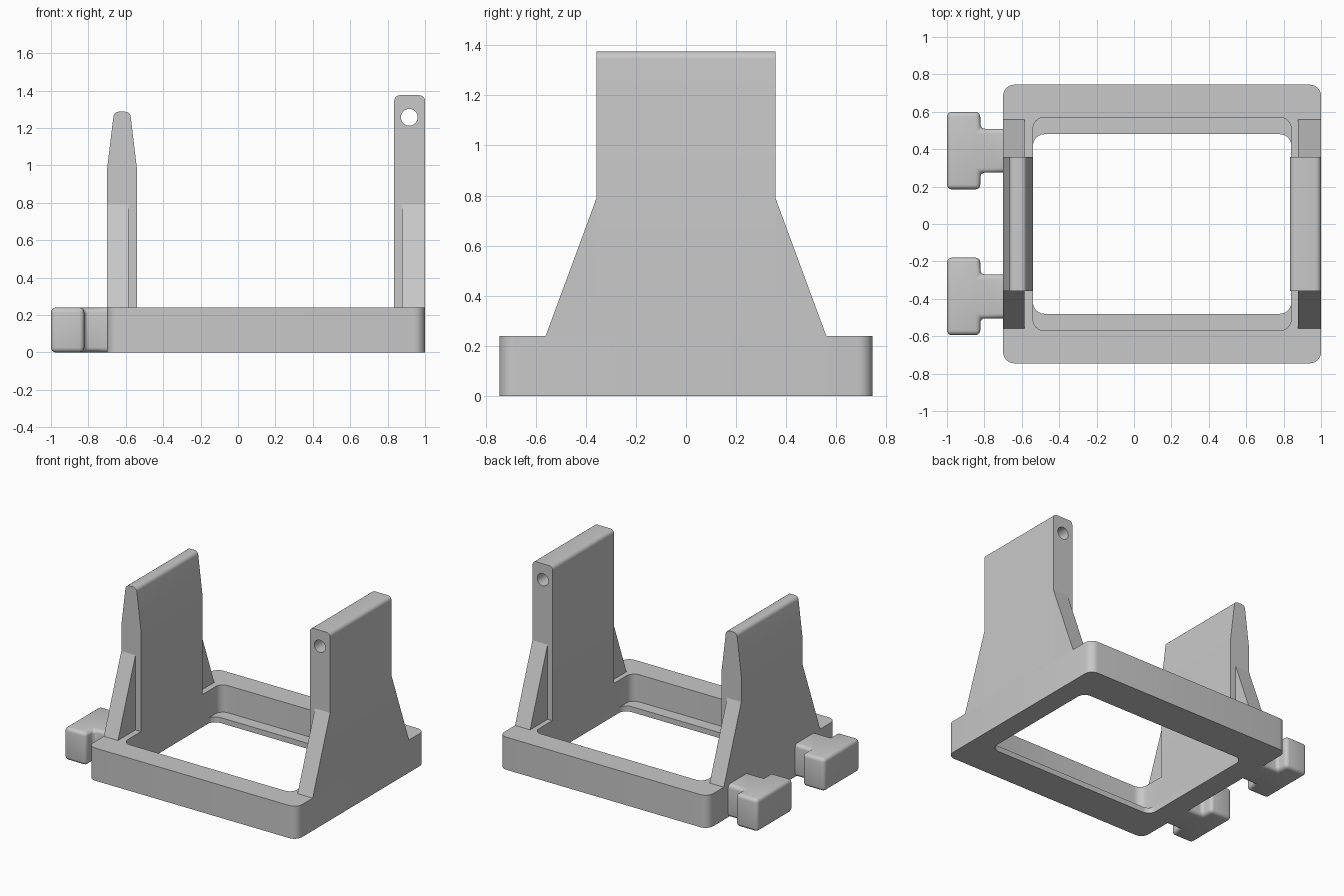
import bpy, bmesh, math
from mathutils import Vector

cube = bpy.data.objects.get("Cube")
if cube:
    bpy.data.objects.remove(cube, do_unlink=True)

grey = bpy.data.materials.new("plain grey")
grey.use_nodes = True
COLOUR = (0.58, 0.58, 0.58, 1)
grey.diffuse_color = COLOUR
grey.node_tree.nodes["Principled BSDF"].inputs["Base Color"].default_value = COLOUR

BASE_H = 0.24


def rounded(corners, steps=6):
    """Outline from (u, v, radius) corners, with each corner turned into an arc."""
    out = []
    for i, (u, v, r) in enumerate(corners):
        p = Vector((u, v))
        if r == 0:
            out.append(p)
            continue
        a = (Vector(corners[i - 1][:2]) - p).normalized()
        b = (Vector(corners[(i + 1) % len(corners)][:2]) - p).normalized()
        half = a.angle(b) / 2
        centre = p + (a + b).normalized() * r / math.sin(half)
        start = (p + a * r / math.tan(half) - centre).normalized()
        end = (p + b * r / math.tan(half) - centre).normalized()
        out += [centre + start.slerp(end, k / steps) * r for k in range(steps + 1)]
    return out


def rect(u0, u1, v0, v1, r):
    return rounded([(u0, v0, r), (u1, v0, r), (u1, v1, r), (u0, v1, r)])


def prism(name, outline, axis, lo, hi, edge=0):
    """Extrude an outline along an axis; optionally round all edges but the +x end."""
    place = {"x": lambda p, d: (d, p[0], p[1]),
             "y": lambda p, d: (p[0], d, p[1]),
             "z": lambda p, d: (p[0], p[1], d)}[axis]
    bm = bmesh.new()
    low = [bm.verts.new(place(p, lo)) for p in outline]
    high = [bm.verts.new(place(p, hi)) for p in outline]
    bm.faces.new(low)
    bm.faces.new(high)
    n = len(low)
    for i in range(n):
        j = (i + 1) % n
        bm.faces.new((low[i], low[j], high[j], high[i]))
    bmesh.ops.recalc_face_normals(bm, faces=bm.faces[:])
    if edge:
        end = max(v.co.x for v in bm.verts)
        picked = [e for e in bm.edges if min(v.co.x for v in e.verts) < end - 1e-4]
        bmesh.ops.bevel(bm, geom=picked, offset=edge, segments=4, profile=0.5,
                        affect="EDGES", clamp_overlap=True)
    mesh = bpy.data.meshes.new(name)
    bm.to_mesh(mesh)
    bm.free()
    mesh.materials.append(grey)
    obj = bpy.data.objects.new(name, mesh)
    bpy.context.collection.objects.link(obj)
    bpy.ops.object.select_all(action="DESELECT")
    bpy.context.view_layer.objects.active = obj
    obj.select_set(True)
    bpy.ops.object.shade_smooth_by_angle(angle=math.radians(30))
    return obj


def cut(target, cutter):
    mod = target.modifiers.new("cut", "BOOLEAN")
    mod.operation = "DIFFERENCE"
    mod.solver = "EXACT"
    mod.object = cutter
    bpy.ops.object.select_all(action="DESELECT")
    bpy.context.view_layer.objects.active = target
    target.select_set(True)
    bpy.ops.object.modifier_apply(modifier=mod.name)
    bpy.data.objects.remove(cutter, do_unlink=True)
    bpy.ops.object.shade_smooth_by_angle(angle=math.radians(30))


# Base frame with a thin ledge along the front and back of the opening
frame = prism("base_frame", rect(-0.70, 1.0, -0.745, 0.745, 0.06), "z", 0, BASE_H)
cut(frame, prism("cavity_cutter", rect(-0.54, 0.84, -0.57, 0.57, 0.06), "z", 0.04, 0.5))
cut(frame, prism("opening_cutter", rect(-0.54, 0.84, -0.48, 0.48, 0.06), "z", -0.2, 0.5))

# Right wall, tapered towards a rounded top
prism("right_wall", rounded([
    (-0.70, BASE_H, 0), (-0.54, BASE_H, 0), (-0.54, 0.98, 0.2),
    (-0.577, 1.287, 0.03), (-0.663, 1.287, 0.03), (-0.70, 0.98, 0.2)]), "y", -0.357, 0.357)

# Left wall, straight, with a round hole running from front to back
left_wall = prism("left_wall", rounded([
    (0.835, BASE_H, 0), (1.0, BASE_H, 0), (1.0, 1.375, 0.03), (0.835, 1.375, 0.03)]),
    "y", -0.357, 0.357)
hole = [(0.916 + 0.045 * math.cos(t), 1.257 + 0.045 * math.sin(t))
        for t in (math.tau * k / 32 for k in range(32))]
cut(left_wall, prism("hole_cutter", hole, "y", -0.6, 0.6))

# Sloped gussets at both ends of both walls
for side, x0, x1 in (("right", -0.70, -0.585), ("left", 0.877, 1.0)):
    for end, s in (("front", -1), ("back", 1)):
        prism(f"{side}_{end}_gusset",
              [(s * 0.357, BASE_H), (s * 0.56, BASE_H), (s * 0.357, 0.79)], "x", x0, x1)

# T-shaped connector tabs on the right side
for end, y in (("front", -0.387), ("back", 0.392)):
    half = [(-0.70, 0.117), (-0.822, 0.117), (-0.822, 0.207), (-1.0, 0.207)]
    outline = [(x, y + w) for x, w in half] + [(x, y - w) for x, w in reversed(half)]
    prism(f"{end}_connector_tab", outline, "z", 0, BASE_H, edge=0.026)
